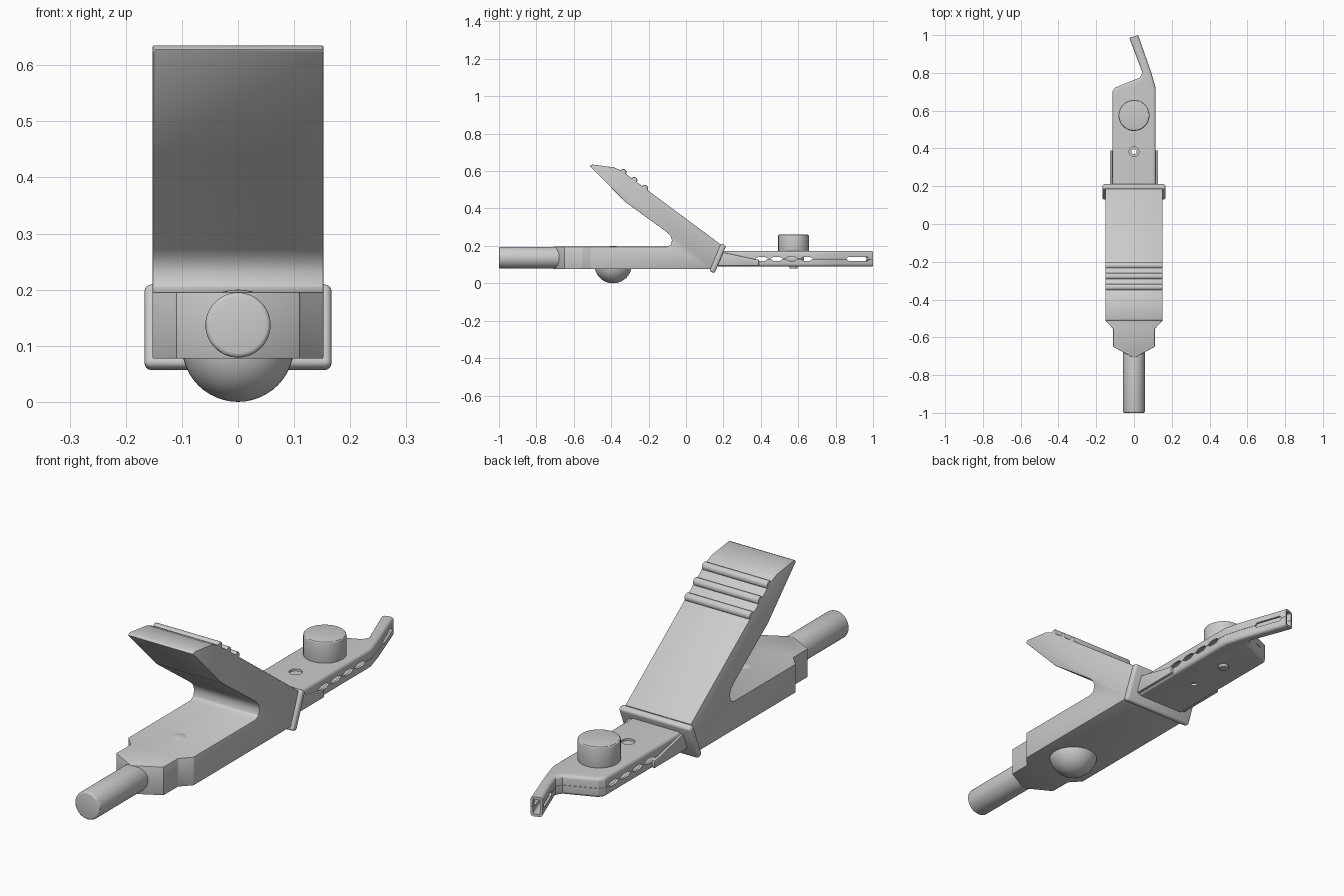
import bpy, bmesh, math
from mathutils import Vector

if "Cube" in bpy.data.objects:
    bpy.data.objects.remove(bpy.data.objects["Cube"])


def finish(obj, bevel=0.0, segments=3, angle=30):
    bpy.ops.object.select_all(action='DESELECT')
    bpy.context.view_layer.objects.active = obj
    obj.select_set(True)
    if bevel:
        m = obj.modifiers.new("bevel", 'BEVEL')
        m.width, m.segments = bevel, segments
        m.limit_method, m.angle_limit = 'ANGLE', math.radians(35)
    for m in list(obj.modifiers):
        bpy.ops.object.modifier_apply(modifier=m.name)
    bpy.ops.object.shade_smooth_by_angle(angle=math.radians(angle))
    return obj


def to_object(bm, name):
    mesh = bpy.data.meshes.new(name)
    bm.to_mesh(mesh)
    bm.free()
    obj = bpy.data.objects.new(name, mesh)
    bpy.context.collection.objects.link(obj)
    return obj


def prism(name, points, offset):
    bm = bmesh.new()
    face = bm.faces.new([bm.verts.new(p) for p in points])
    ext = bmesh.ops.extrude_face_region(bm, geom=[face])
    bmesh.ops.translate(bm, vec=offset, verts=[v for v in ext['geom'] if isinstance(v, bmesh.types.BMVert)])
    bmesh.ops.recalc_face_normals(bm, faces=bm.faces)
    return to_object(bm, name)


def rod(name, a, b, r, bevel=0.0, sides=48):
    a, b = Vector(a), Vector(b)
    bpy.ops.mesh.primitive_cylinder_add(vertices=sides, radius=r, depth=(b - a).length, location=(a + b) / 2)
    obj = bpy.context.object
    obj.name = name
    obj.rotation_euler = (b - a).to_track_quat('Z', 'Y').to_euler()
    return finish(obj, bevel)


def boolean(obj, cutter, op):
    bpy.context.view_layer.objects.active = obj
    m = obj.modifiers.new("bool", 'BOOLEAN')
    m.operation, m.object, m.solver = op, cutter, 'EXACT'
    bpy.ops.object.modifier_apply(modifier=m.name)
    bpy.data.objects.remove(cutter)


# Handle and lever: side profile intersected with plan outline
side = [(-0.75, 0.077), (0.135, 0.077), (0.185, 0.208), (-0.345, 0.602), (-0.385, 0.62), (-0.5, 0.635),
        (-0.515, 0.628), (-0.325, 0.435), (-0.1, 0.272), (-0.082, 0.253), (-0.075, 0.23), (-0.081, 0.206),
        (-0.1, 0.196), (-0.75, 0.196)]
half = [(0.152, 0.3), (0.152, -0.51), (0.11, -0.555), (0.11, -0.65)]
plan = half + [(0, -0.71)] + [(-x, y) for x, y in reversed(half)]
body = prism("handle_body", [(-0.2, y, z) for y, z in side], (0.4, 0, 0))
outline = prism("outline_cutter", [(x, y, -0.1) for x, y in plan], (0, 0, 1))
boolean(body, outline, 'INTERSECT')
finish(body, 0.005, 2)

# Grip ribs on the lever
for i, y in enumerate((-0.335, -0.277, -0.22)):
    z = 0.208 + (0.185 - y) * 0.743
    rod(f"grip_rib_{i + 1}", (-0.152, y, z), (0.152, y, z), 0.017, 0.005, 24)

# Tilted collar
bpy.ops.mesh.primitive_cube_add(size=1, location=(0, 0.17, 0.133))
collar = bpy.context.object
collar.name = "collar"
collar.scale = (0.333, 0.03, 0.16)
bpy.ops.object.transform_apply(location=False, rotation=False, scale=True)
collar.rotation_euler.x = math.radians(-22.5)
finish(collar, 0.011)

# Cable and thumb bump
rod("cable", (0, -1, 0.137), (0, -0.62, 0.137), 0.058, 0.008)
bpy.ops.mesh.primitive_uv_sphere_add(segments=48, ring_count=24, radius=0.1, location=(0, -0.39, 0.1))
bpy.context.object.name = "bottom_bump"
finish(bpy.context.object)


# Jaw shells: d = 1 lifts the skirt edge to open the tooth gaps
def jaw(name, sign, hole_radius):
    teeth = [(0.37 + 0.08 * k + dy, d) for k in range(4) for dy, d in ((0, 0), (0.018, 1), (0.052, 1), (0.07, 0))]
    gap = ((0.3, 0), (0.34, 1), (0.86, 1), (0.9, 0))

    def tip(a, b):
        return [(a[0] + (b[0] - a[0]) * t, a[1] + (b[1] - a[1]) * t, d) for t, d in gap]

    la, lb, ra, rb = (0.045, 0.80), (-0.025, 0.985), (0.092, 0.80), (0.022, 1.0)
    left = [(-0.115, 0.17, 0)] + [(-0.115, y, d) for y, d in teeth]
    left += [(-0.115, 0.7, 0), (-0.1, 0.722, 0), (0.03, 0.775, 0), (*la, 0)] + tip(la, lb) + [(*lb, 0)]
    right = [(0.115, 0.17, 0)] + [(0.115, y, d) for y, d in teeth]
    right += [(0.115, 0.72, 0), (*ra, 0)] + tip(ra, rb) + [(*rb, 0)]
    mid = 0.131
    bm = bmesh.new()
    tops = []
    for chain in (left, right):
        top = [bm.verts.new((x, y, mid + sign * 0.041)) for x, y, d in chain]
        low = [bm.verts.new((x, y, mid + sign * (0.0005 + 0.01 * d))) for x, y, d in chain]
        for i in range(len(chain) - 1):
            bm.faces.new((top[i], top[i + 1], low[i + 1], low[i]))
        tops.append(top)
    lid = bm.faces.new(tops[0] + tops[1][::-1])
    bmesh.ops.recalc_face_normals(bm, faces=bm.faces)
    lid.normal_update()
    if lid.normal.z * sign < 0:
        bmesh.ops.reverse_faces(bm, faces=bm.faces)
    bmesh.ops.bevel(bm, geom=[e for e in lid.edges if len(e.link_faces) == 2], offset=0.014,
                    segments=4, profile=0.5, affect='EDGES', clamp_overlap=False)
    obj = to_object(bm, name)
    m = obj.modifiers.new("shell", 'SOLIDIFY')
    m.thickness, m.offset = 0.01, -1
    finish(obj)
    z = mid + sign * 0.04
    hole = rod("hole_cutter", (0, 0.383, z - 0.03), (0, 0.383, z + 0.03), hole_radius, sides=24)
    boolean(obj, hole, 'DIFFERENCE')
    finish(obj)


jaw("upper_jaw", 1, 0.026)
jaw("lower_jaw", -1, 0.013)

# Wedge-shaped hinge cheeks beside the jaws
for s, label in ((-1, "left"), (1, "right")):
    cheek = prism(f"hinge_cheek_{label}", [(s * 0.114, y, z) for y, z in
                  ((0.17, 0.095), (0.39, 0.095), (0.39, 0.127), (0.36, 0.13), (0.19, 0.168))], (s * 0.013, 0, 0))
    finish(cheek, 0.004, 2)

# Clamp screw and knob
rod("screw_knob", (0, 0.575, 0.168), (0, 0.575, 0.26), 0.082, 0.006)
rod("screw_washer", (0, 0.575, 0.118), (0, 0.575, 0.142), 0.055, 0.005)
rod("screw_shaft", (0, 0.575, 0.078), (0, 0.575, 0.18), 0.021, 0.003, 24)
